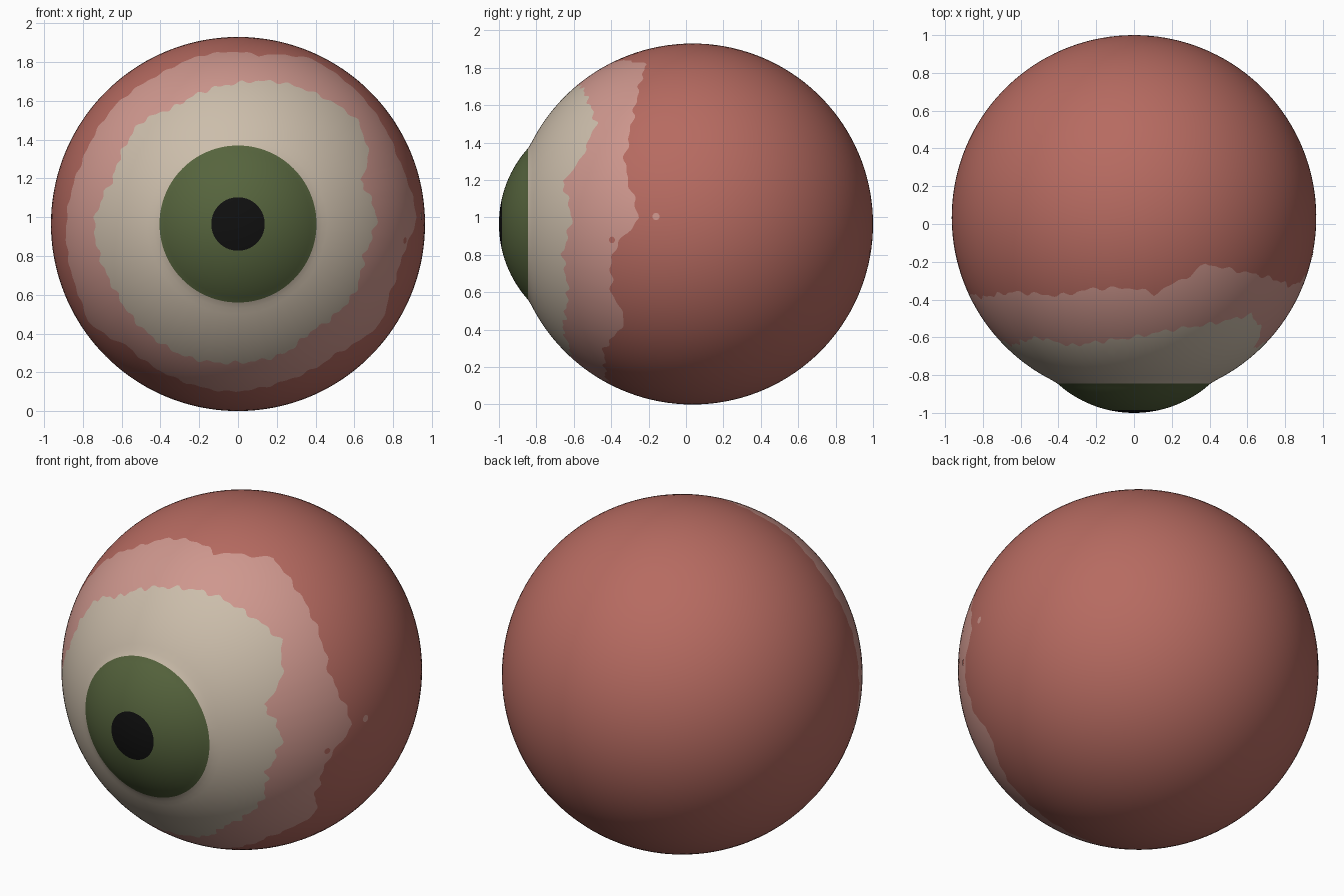
import bpy, bmesh, math
from mathutils import Vector

if "Cube" in bpy.data.objects:
    bpy.data.objects.remove(bpy.data.objects["Cube"])

R = 0.965                      # globe radius
CY, CZ = 0.035, 0.965          # globe centre
IRIS_R, PUPIL_R = 0.405, 0.138
CORNEA_R, APEX = 0.606, -1.0   # cornea bulge
COLS = 360


def material(name, rgb):
    m = bpy.data.materials.new(name)
    m.diffuse_color = (*rgb, 1)
    m.use_nodes = True
    m.node_tree.nodes["Principled BSDF"].inputs["Base Color"].default_value = m.diffuse_color
    return m


mats = [material("pupil black", (0.005, 0.005, 0.005)),
        material("iris green", (0.093, 0.128, 0.047)),
        material("sclera cream", (0.60, 0.51, 0.405)),
        material("irritated pink", (0.62, 0.31, 0.27)),
        material("flesh red", (0.47, 0.146, 0.119))]

# Ragged colour borders: (angle seen from the front in degrees, y)
CREAM = [(3, -.61), (20, -.66), (26, -.57), (41, -.48), (59, -.53), (75, -.56),
         (90, -.60), (119, -.645), (134, -.60), (160, -.645), (180, -.58),
         (208, -.607), (226, -.596), (248, -.59), (270, -.613), (290, -.62),
         (303, -.66), (329, -.63), (346, -.66)]
PINK = [(2, -.25), (15, -.31), (22, -.33), (29, -.31), (44, -.27), (57, -.24),
        (66, -.21), (71, -.27), (83, -.37), (90, -.34), (103, -.34), (117, -.38),
        (136, -.36), (158, -.39), (184, -.34), (206, -.31), (213, -.25),
        (227, -.42), (266, -.39), (285, -.43), (308, -.44), (320, -.36),
        (325, -.32), (335, -.40), (349, -.40), (356, -.33)]


def border(points, deg, phase):
    """Polar angle of a ragged border at one angle around the eye."""
    ring = [(points[-1][0] - 360, points[-1][1])] + points + [(points[0][0] + 360, points[0][1])]
    for (a0, y0), (a1, y1) in zip(ring, ring[1:]):
        if a0 <= deg <= a1:
            y = y0 + (y1 - y0) * (deg - a0) / (a1 - a0)
            break
    a = math.radians(deg)
    y += 0.007 * math.sin(37 * a + phase) + 0.006 * math.sin(61 * a + 2 * phase)
    return math.acos((CY - y) / R)


def cornea(r):
    return r, APEX + CORNEA_R - math.sqrt(CORNEA_R ** 2 - r * r)


def globe(t):
    return R * math.sin(t), CY - R * math.cos(t)


def column(deg):
    """Profile (radius, y) from front pole to back pole, and its colours."""
    t0 = math.asin(IRIS_R / R)
    t1, t2 = border(CREAM, deg, 0.7), border(PINK, deg, 2.1)
    zones = [(cornea, 0, PUPIL_R, 5), (cornea, PUPIL_R, IRIS_R, 10),
             (globe, t0, t1, 12), (globe, t1, t2, 8), (globe, t2, math.pi, 44)]
    prof, cols = [], []
    for i, (f, a, b, n) in enumerate(zones):
        for k in range(1, n + 1):
            prof.append(f(a + (b - a) * k / n))
            cols.append(i)
    return prof[:-1], cols


def finish(bm, name):
    bmesh.ops.recalc_face_normals(bm, faces=bm.faces)
    me = bpy.data.meshes.new(name)
    for f in bm.faces:
        f.smooth = True
    bm.to_mesh(me)
    bm.free()
    for m in mats:
        me.materials.append(m)
    ob = bpy.data.objects.new(name, me)
    bpy.context.collection.objects.link(ob)
    return ob


# Eyeball: columns of vertices swept around the y axis
bm = bmesh.new()
front = bm.verts.new((0, APEX, CZ))
back = bm.verts.new((0, CY + R, CZ))
grid = []
for c in range(COLS):
    deg = c * 360 / COLS
    a = math.radians(deg)
    prof, zone = column(deg)
    grid.append([bm.verts.new((r * math.cos(a), y, CZ + r * math.sin(a))) for r, y in prof])
for c in range(COLS):
    p, q = grid[c], grid[(c + 1) % COLS]
    bm.faces.new((front, p[0], q[0])).material_index = zone[0]
    for k in range(len(p) - 1):
        bm.faces.new((p[k], p[k + 1], q[k + 1], q[k])).material_index = zone[k + 1]
    bm.faces.new((p[-1], back, q[-1])).material_index = zone[-1]
finish(bm, "eyeball")


# Small stray specks on the right side
def speck(name, y, z, radius, mat):
    x = math.sqrt(R * R - (y - CY) ** 2 - (z - CZ) ** 2)
    n = Vector((x, y - CY, z - CZ)).normalized()
    bm = bmesh.new()
    bmesh.ops.create_circle(bm, cap_ends=True, segments=10, radius=radius)
    rot = n.to_track_quat('Z', 'Y')
    for v in bm.verts:
        v.co = rot @ v.co + n * (R + 0.002) + Vector((0, CY, CZ))
    for f in bm.faces:
        f.material_index = mat
    finish(bm, name)


speck("pink_speck", -0.16, 1.005, 0.02, 3)
speck("red_speck", -0.395, 0.88, 0.018, 4)
